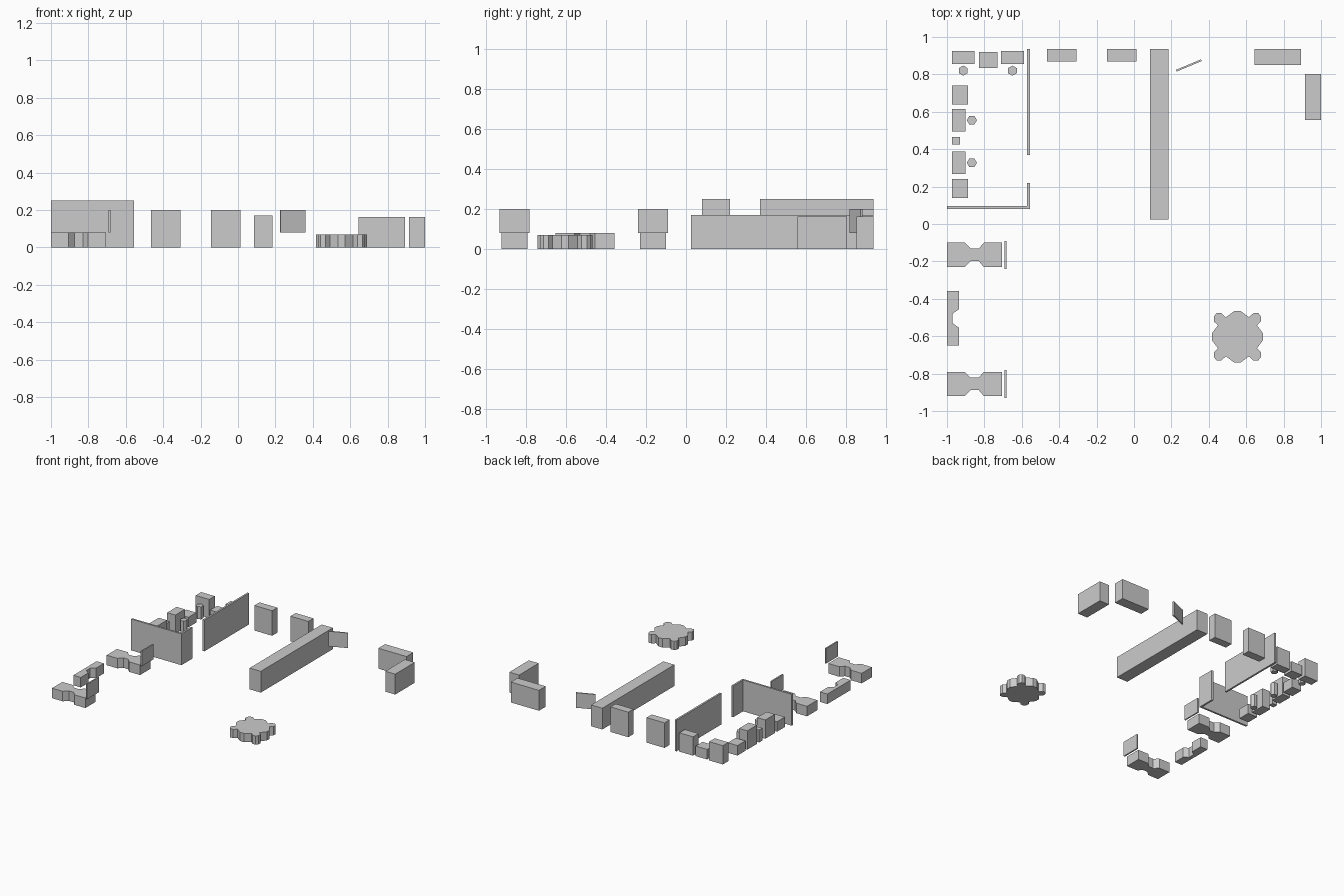
import bpy, bmesh, math


def prism(name, pts, z0, z1):
    """Extrude a flat outline from z0 to z1."""
    bm = bmesh.new()
    face = bm.faces.new([bm.verts.new((x, y, z0)) for x, y in pts])
    top = bmesh.ops.extrude_face_region(bm, geom=[face])["geom"]
    bmesh.ops.translate(bm, vec=(0, 0, z1 - z0),
                        verts=[g for g in top if isinstance(g, bmesh.types.BMVert)])
    bmesh.ops.recalc_face_normals(bm, faces=bm.faces)
    me = bpy.data.meshes.new(name)
    bm.to_mesh(me)
    bm.free()
    ob = bpy.data.objects.new(name, me)
    bpy.context.collection.objects.link(ob)
    return ob


def box(name, x0, x1, y0, y1, z0, z1):
    return prism(name, [(x0, y0), (x1, y0), (x1, y1), (x0, y1)], z0, z1)


def stool(x, y, turn):
    pts = [(x + 0.027 * math.cos(turn + i * math.pi / 3),
            y + 0.027 * math.sin(turn + i * math.pi / 3)) for i in range(6)]
    prism("stool", pts, 0, 0.1)


# Room walls with a doorway
prism("corner_wall", [(-1, 0.08), (-0.556, 0.08), (-0.556, 0.22), (-0.571, 0.22),
                      (-0.571, 0.095), (-1, 0.095)], 0, 0.25)
box("side_wall", -0.571, -0.556, 0.37, 0.935, 0, 0.25)

# Tall cabinets inside the room, each with a stool
box("room_cabinet", -0.973, -0.853, 0.855, 0.925, 0, 0.15)
box("room_cabinet", -0.71, -0.588, 0.855, 0.925, 0, 0.15)
box("room_cabinet", -0.973, -0.9, 0.495, 0.615, 0, 0.15)
box("room_cabinet", -0.973, -0.9, 0.268, 0.388, 0, 0.15)
for x in (-0.913, -0.65):
    stool(x, 0.82, math.pi / 2)
for y in (0.555, 0.327):
    stool(-0.867, y, 0)

# Low chests inside the room
box("low_chest", -0.83, -0.73, 0.833, 0.92, 0, 0.08)
box("low_chest", -0.973, -0.887, 0.64, 0.74, 0, 0.08)
box("low_chest", -0.973, -0.887, 0.14, 0.24, 0, 0.08)
box("small_bin", -0.973, -0.93, 0.425, 0.465, 0, 0.1)

# Back wall cabinets, counter and side cabinets
box("back_cabinet", -0.465, -0.307, 0.87, 0.935, 0, 0.2)
box("back_cabinet", -0.145, 0.013, 0.87, 0.935, 0, 0.2)
box("counter", 0.085, 0.184, 0.025, 0.935, 0, 0.17)
box("right_cabinet", 0.645, 0.894, 0.85, 0.935, 0, 0.163)
box("right_cabinet", 0.913, 1.0, 0.556, 0.803, 0, 0.163)

# Angled raised panel
prism("angled_panel", [(0.228, 0.815), (0.362, 0.871), (0.358, 0.88), (0.224, 0.824)], 0.08, 0.2)

# Waisted benches with raised screens
for y in (-0.165, -0.855):
    edge = [(-1, -0.065), (-0.905, -0.065), (-0.873, -0.033), (-0.83, -0.033),
            (-0.803, -0.065), (-0.705, -0.065)]
    pts = [(x, y + d) for x, d in edge] + [(x, y - d) for x, d in reversed(edge)]
    prism("waisted_bench", pts, 0, 0.08)
    box("screen", -0.693, -0.682, y - 0.075, y + 0.075, 0.08, 0.2)

# Notched bench against the left side
prism("notched_bench", [(-1, -0.65), (-0.935, -0.65), (-0.935, -0.555), (-0.97, -0.53),
                        (-0.97, -0.48), (-0.935, -0.455), (-0.935, -0.357), (-1, -0.357)],
      0, 0.08)

# Scalloped round table: one quarter outline mirrored to all four
quarter = [(0.137, 0.018), (0.104, 0.062), (0.126, 0.082), (0.126, 0.108), (0.112, 0.126),
           (0.085, 0.126), (0.062, 0.104), (0.018, 0.137)]
outline = (quarter + [(-x, y) for x, y in reversed(quarter)]
           + [(-x, -y) for x, y in quarter] + [(x, -y) for x, y in reversed(quarter)])
prism("scalloped_table", [(0.553 + x, -0.603 + y) for x, y in outline], 0, 0.07)
